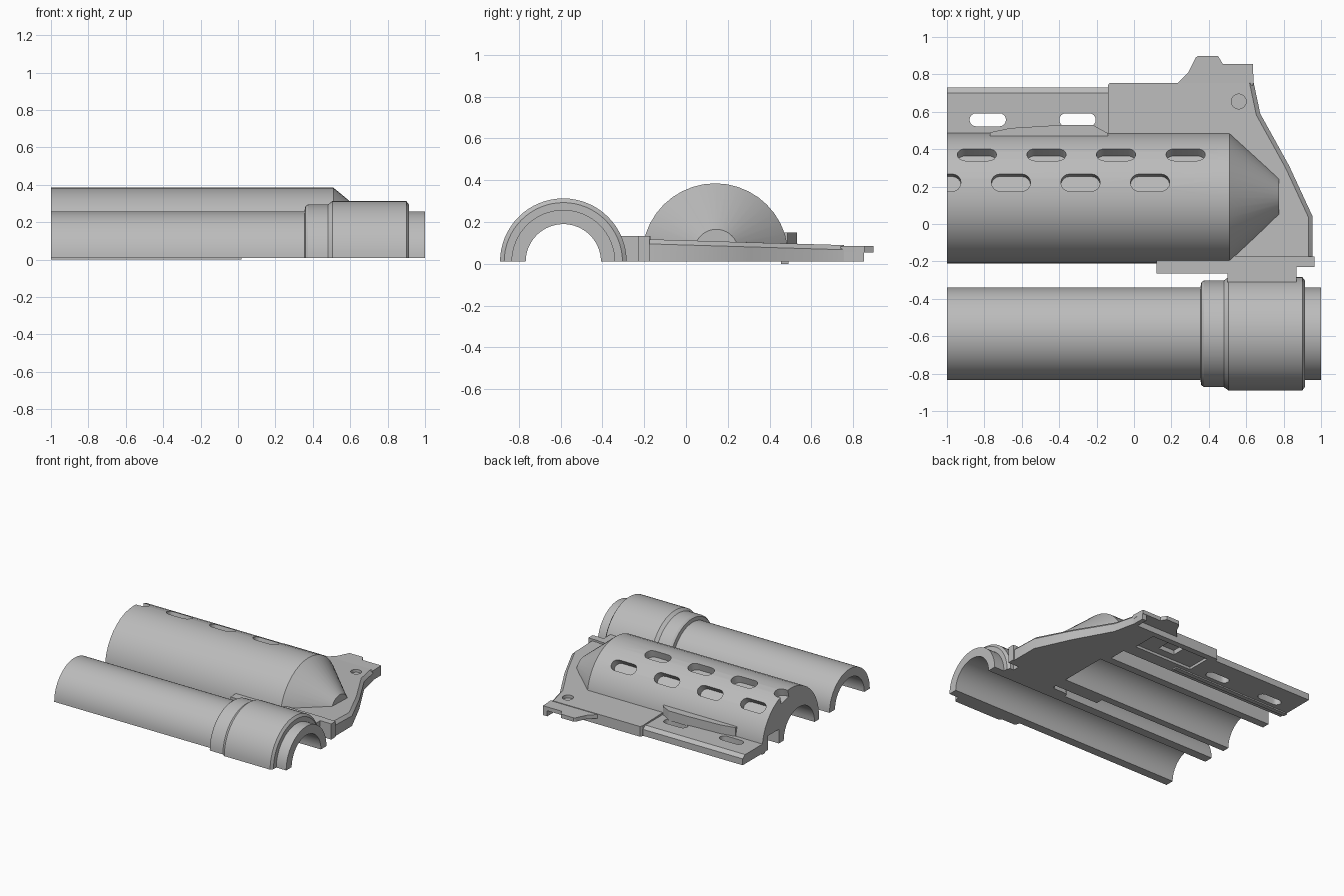
import bpy, bmesh
from math import sin, cos, pi, atan2
from mathutils import Matrix, Vector

cube = bpy.data.objects.get("Cube")
if cube:
    bpy.data.objects.remove(cube)

grey = bpy.data.materials.new("plain_grey")
grey.use_nodes = True
COLOUR = (0.5, 0.5, 0.5, 1)
grey.diffuse_color = COLOUR
grey.node_tree.nodes["Principled BSDF"].inputs["Base Color"].default_value = COLOUR
BASE = 0.01


def finish(bm, name):
    bmesh.ops.recalc_face_normals(bm, faces=bm.faces[:])
    mesh = bpy.data.meshes.new(name)
    bm.to_mesh(mesh)
    bm.free()
    mesh.materials.append(grey)
    ob = bpy.data.objects.new(name, mesh)
    bpy.context.collection.objects.link(ob)
    return ob


def select(ob):
    bpy.ops.object.select_all(action='DESELECT')
    ob.select_set(True)
    bpy.context.view_layer.objects.active = ob


def smooth(ob):
    select(ob)
    bpy.ops.object.shade_smooth_by_angle(angle=pi / 6)


def loft(name, sections):
    """Join equal closed sections and cap both ends."""
    bm = bmesh.new()
    rows = [[bm.verts.new(p) for p in s] for s in sections]
    n = len(rows[0])
    for a, b in zip(rows, rows[1:]):
        for i in range(n):
            j = (i + 1) % n
            bm.faces.new((a[i], a[j], b[j], b[i]))
    bm.faces.new(rows[0])
    bm.faces.new(rows[-1][::-1])
    return finish(bm, name)


def prism(name, outline, z0, z1):
    return loft(name, [[(x, y, z) for x, y in outline] for z in (z0, z1)])


def box(name, x0, x1, y0, y1, z0, z1):
    return prism(name, [(x0, y0), (x1, y0), (x1, y1), (x0, y1)], z0, z1)


def arch(x, yc, zc, r, foot, n=20):
    """Round arch section standing on straight feet."""
    pts = [(x, yc + r, foot)]
    pts += [(x, yc + r * cos(pi * i / n), zc + r * sin(pi * i / n)) for i in range(n + 1)]
    return pts + [(x, yc - r, foot)]


def slot(length, width, depth):
    """Stadium-shaped cutter, centred on the origin."""
    r = width / 2
    pts = []
    for side in (1, -1):
        for i in range(9):
            a = side * pi / 2 - pi / 2 + pi * (i / 8) - (pi / 2 if side > 0 else -pi / 2) + pi / 2 * (side - 1)
            a = pi * i / 8 + (-pi / 2 if side > 0 else pi / 2)
            pts.append((side * (length / 2 - r) + r * cos(a), r * sin(a)))
    return prism("slot_cutter", pts, -depth, depth)


def cut(target, cutter):
    cutter.hide_render = True
    select(target)
    mod = target.modifiers.new("cut", 'BOOLEAN')
    mod.operation, mod.solver, mod.object = 'DIFFERENCE', 'EXACT', cutter
    bpy.ops.object.modifier_apply(modifier=mod.name)
    bpy.data.objects.remove(cutter)


# Half tube with a stepped collar near its end
profile = [(-1, .18), (-1, .248), (.355, .248), (.36, .275), (.375, .285), (.48, .285),
           (.505, .303), (.9, .303), (.915, .283), (.915, .248), (1, .248), (1, .18)]
steps = 32
smooth(loft("half_tube", [[(x, -.587 + r * cos(pi * i / steps), BASE + r * sin(pi * i / steps))
                           for x, r in profile] for i in range(steps + 1)]))

# Large half shroud with a tapered nose
YC, ZC, R = .14, .035, .35
shroud = loft("shroud", [arch(-1, YC, ZC, R, BASE), arch(.51, YC, ZC, R, BASE),
                         arch(.775, .145, .06, .105, BASE)])
# Open bore and side groove underneath
cut(shroud, loft("bore_cutter", [arch(x, .035, BASE, .19, -.1) for x in (-1.1, .5)]))
cut(shroud, box("groove_cutter", -1.1, .45, .285, .42, -.1, .12))
# Two staggered rows of vent pockets, cut square to the curved surface
for y, width, first in ((.372, .085, -.84), (.222, .095, -1.03)):
    tilt = atan2(y - YC, (R * R - (y - YC) ** 2) ** .5)
    for k in range(4):
        cutter = slot(.21, width, .06)
        spot = Vector((first + k * .372, YC + R * sin(tilt), ZC + R * cos(tilt)))
        cutter.data.transform(Matrix.Translation(spot) @ Matrix.Rotation(-tilt, 4, 'X'))
        cut(shroud, cutter)
smooth(shroud)

# Side plate, sloping gently down toward the back
outline = [(.12, -.2), (.5, -.2), (.5, .46), (-.14, .46), (-.14, .74), (-.13, .755),
           (.64, .755), (.675, .59), (.83, .31), (.955, .04), (.955, -.2)]
outline = outline[2:] + [(.5, -.2)]
plate = prism("side_plate", outline, BASE, .1)
bm = bmesh.new()
bm.from_mesh(plate.data)
for v in bm.verts:
    if v.co.z > .05:
        v.co.z = .112 - .03 * v.co.y
rim = [e for e in bm.edges if all(v.co.z > .05 and v.co.x > .63 for v in e.verts)]
bmesh.ops.bevel(bm, geom=rim, offset=.022, segments=1, affect='EDGES')
bm.to_mesh(plate.data)
bm.free()
# Round pocket on top, stepped recesses below
pin = slot(.08, .08, .04)
pin.data.transform(Matrix.Translation((.56, .655, .11)))
cut(plate, pin)
cut(plate, box("recess_cutter", -.08, .42, .52, .71, -.1, .03))
cut(plate, box("deep_recess_cutter", .12, .26, .58, .69, -.1, .065))
smooth(plate)

# Rear lug on the plate
lug = [(.23, .75), (.29, .81), (.33, .89), (.34, .897), (.45, .897), (.475, .855),
       (.635, .855), (.64, .75)]
prism("rear_lug", lug, .055, .085)
box("lug_step", .6, .637, .74, .852, BASE, .083)

# Long rail with a chamfered outer edge and through slots
rail_section = [(.46, BASE), (.73, BASE), (.73, .06), (.70, .082), (.46, .082)]
rail = loft("rail", [[(x, y, z) for y, z in rail_section] for x in (-1, -.14)])
for x in (-.782, -.302):
    cutter = slot(.195, .07, .3)
    cutter.data.transform(Matrix.Translation((x, .557, .05)))
    cut(rail, cutter)
smooth(rail)

# Swelling along the shroud beside the rail
swell = [(-.77, .44), (-.77, .49), (-.66, .513), (-.38, .53), (-.22, .53), (-.14, .485), (-.14, .44)]
prism("shroud_swelling", swell, .075, .15)

# Neck joining shroud and collar, with its side flange
box("neck", .5, .87, -.33, -.17, BASE, .132)
box("neck_flange", .12, .51, -.265, -.19, BASE, .13)
box("front_lip", .86, .965, -.23, -.175, BASE, .132)

# Thin locating strip under the shroud
box("locating_strip", -1, .02, .455, .49, 0, .02)
